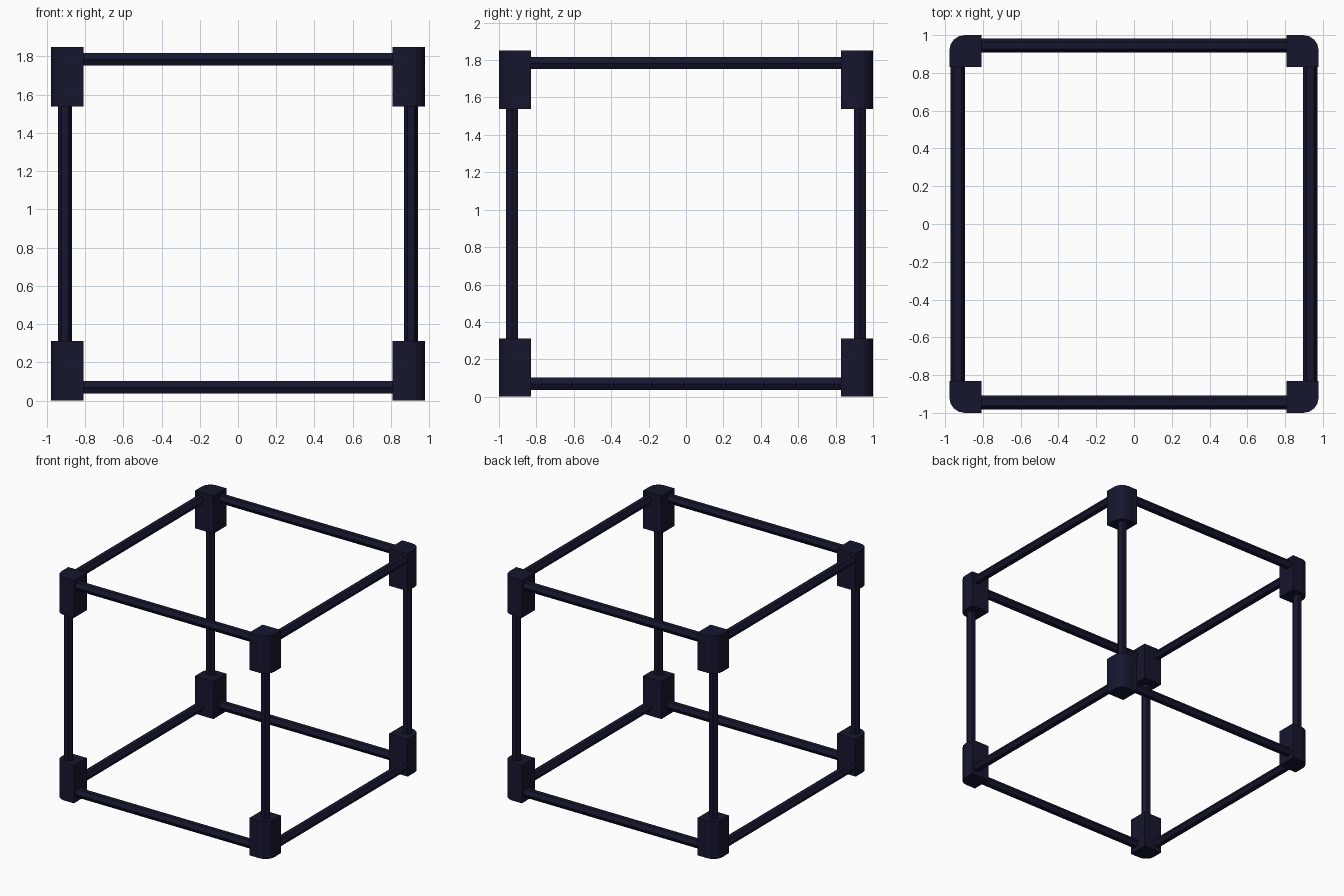
import bpy, math
from mathutils import Vector

if "Cube" in bpy.data.objects:
    bpy.data.objects.remove(bpy.data.objects["Cube"])

mat = bpy.data.materials.new("dark_navy")
mat.diffuse_color = (0.008, 0.008, 0.028, 1)
mat.use_nodes = True
mat.node_tree.nodes["Principled BSDF"].inputs["Base Color"].default_value = mat.diffuse_color

HX, HY, H = 0.977, 1.0, 1.85      # half width, half depth, height
BS, BH, R = 0.17, 0.312, 0.08     # block side, block height, outer corner radius
BAR = 0.0375                      # bar circumradius (hexagonal)


def make(name, verts, faces):
    me = bpy.data.meshes.new(name)
    me.from_pydata(verts, [], faces)
    me.materials.append(mat)
    ob = bpy.data.objects.new(name, me)
    bpy.context.collection.objects.link(ob)
    return ob


def prism(name, ring_a, ring_b):
    n = len(ring_a)
    faces = [(i, (i + 1) % n, (i + 1) % n + n, i + n) for i in range(n)]
    faces += [tuple(reversed(range(n))), tuple(range(n, 2 * n))]
    return make(name, ring_a + ring_b, faces)


def block(name, sx, sy, z0):
    # square profile with its outer corner rounded
    pts = [(HX - BS, HY - BS), (HX, HY - BS)]
    for i in range(5):
        a = math.radians(90 * i / 4)
        pts.append((HX - R + R * math.cos(a), HY - R + R * math.sin(a)))
    pts.append((HX - BS, HY))
    pts = [(x * sx, y * sy) for x, y in pts]
    if sx * sy < 0:
        pts.reverse()
    prism(name, [(x, y, z0) for x, y in pts], [(x, y, z0 + BH) for x, y in pts])


def bar(name, centre, axis, half):
    # hexagonal bar, points along u and flats along v
    u, v = {"x": ((0, 1, 0), (0, 0, 1)),
            "y": ((-1, 0, 0), (0, 0, 1)),
            "z": ((1, 0, 0), (0, 1, 0))}[axis]
    u, v = Vector(u), Vector(v)
    w, c = u.cross(v), Vector(centre)
    ring = [c + BAR * (math.cos(i * math.pi / 3) * u + math.sin(i * math.pi / 3) * v)
            for i in range(6)]
    prism(name, [p - w * half for p in ring], [p + w * half for p in ring])


# corner blocks and upright posts
for sx, xn in ((-1, "left"), (1, "right")):
    for sy, yn in ((-1, "front"), (1, "back")):
        block(f"corner_bottom_{yn}_{xn}", sx, sy, 0)
        block(f"corner_top_{yn}_{xn}", sx, sy, H - BH)
        bar(f"post_{yn}_{xn}", (sx * 0.905, sy * 0.931, H / 2), "z", H / 2 - BH + 0.02)

# horizontal rails, bottom and top
for z, zn in ((0.069, "bottom"), (1.785, "top")):
    for s, yn, xn in ((-1, "front", "left"), (1, "back", "right")):
        bar(f"rail_{zn}_{yn}", (0, s * 0.945, z), "x", HX - BS + 0.02)
        bar(f"rail_{zn}_{xn}", (s * 0.933, 0, z), "y", HY - BS + 0.02)
